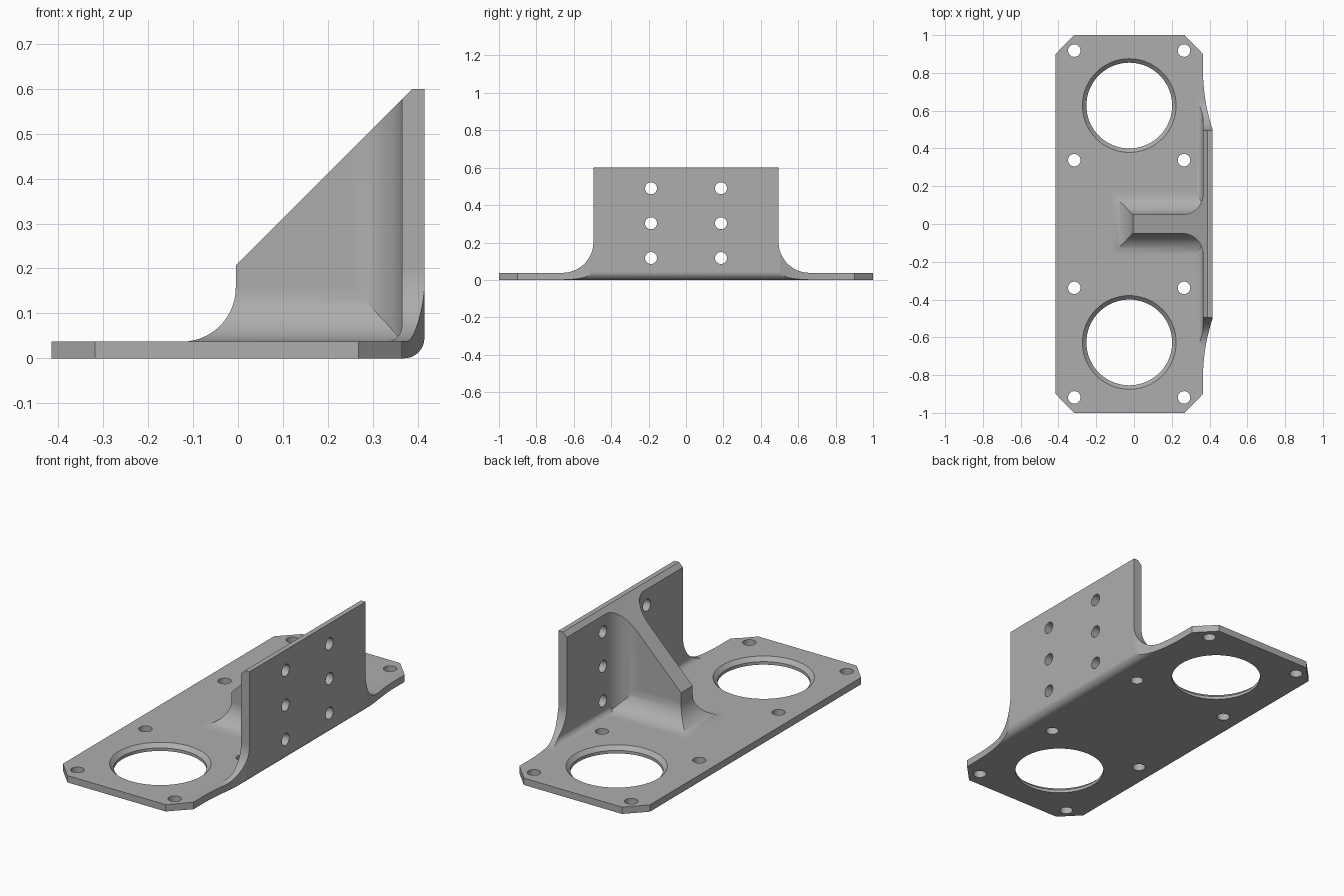
import bpy
import bmesh
from math import sin, cos, pi, sqrt, radians

if "Cube" in bpy.data.objects:
    bpy.data.objects.remove(bpy.data.objects["Cube"], do_unlink=True)

T = 0.037        # plate thickness
WALL = 0.365     # inner face of the upright flange
OUT = 0.415      # outer face of the upright flange


def arc(cx, cy, r, a0, a1, n=16):
    """Points on an arc, angles in degrees."""
    angles = [radians(a0 + (a1 - a0) * i / n) for i in range(n + 1)]
    return [(cx + r * cos(a), cy + r * sin(a)) for a in angles]


def loft(name, rings):
    """Closed solid through rings of equal point count."""
    bm = bmesh.new()
    loops = [[bm.verts.new(p) for p in ring] for ring in rings]
    n = len(loops[0])
    for low, high in zip(loops, loops[1:]):
        for i in range(n):
            j = (i + 1) % n
            bm.faces.new((low[i], low[j], high[j], high[i]))
    bm.faces.new(loops[0][::-1])
    bm.faces.new(loops[-1])
    bmesh.ops.recalc_face_normals(bm, faces=bm.faces)
    mesh = bpy.data.meshes.new(name)
    bm.to_mesh(mesh)
    bm.free()
    obj = bpy.data.objects.new(name, mesh)
    bpy.context.collection.objects.link(obj)
    return obj


def prism(name, pts, axis, a, b):
    """Extrude a 2D outline along an axis from a to b."""
    place = {"x": lambda p, t: (t, p[0], p[1]),
             "y": lambda p, t: (p[0], t, p[1]),
             "z": lambda p, t: (p[0], p[1], t)}[axis]
    return loft(name, [[place(p, t) for p in pts] for t in (a, b)])


def combine(target, tool, operation):
    mod = target.modifiers.new("boolean", "BOOLEAN")
    mod.operation = operation
    mod.solver = "EXACT"
    mod.object = tool
    bpy.context.view_layer.objects.active = target
    bpy.ops.object.modifier_apply(modifier=mod.name)
    bpy.data.objects.remove(tool, do_unlink=True)


def mirrored(half):
    """Close an outline by mirroring its second half in the y axis of a plan."""
    return half + [(x, -y) for x, y in reversed(half)]


# Bent sheet: plate and upright flange as one L profile
profile = [(-0.5, 0)] + arc(OUT - 0.045, 0.045, 0.045, -90, 0) + [(OUT, 0.6), (WALL, 0.6)]
profile += arc(WALL - 0.035, T + 0.035, 0.035, 0, -90) + [(-0.5, T)]
bracket = prism("mounting_bracket", profile, "y", -1.1, 1.1)

# Plan outline: clipped corners and flared bend edge
R = 1.03
flare = [(WALL + R - sqrt(R * R - (0.42 * i / 16) ** 2), 0.82 - 0.42 * i / 16)
         for i in range(17)]
plan = mirrored([(-OUT, 0.9), (-0.318, 1), (0.268, 1), (WALL, 0.9)] + flare)
combine(bracket, prism("plan_outline", plan, "z", -0.2, 0.9), "INTERSECT")

# Side outline: flange ends sweep down into the plate
sweep = arc(0.66, T + 0.166, 0.165, 180, 270)
side = [(0.495, 0.8)] + sweep + [(1.2, T + 0.001), (1.2, -0.1)]
side += [(-y, z) for y, z in reversed(side)]
combine(bracket, prism("side_outline", side, "x", -0.6, 0.6), "INTERSECT")

# Gusset with a concave skirt around its foot
FOOT = 0.12
rings = []
for z, d in [(0.015, FOOT)] + [(T + FOOT - FOOT * cos(a), FOOT - FOOT * sin(a))
                               for a in [pi / 2 * i / 14 for i in range(15)]] + [(0.65, 0)]:
    x, y = -0.005 - d, 0.05 + d
    rings.append([(x, -y, z), (0.39, -y, z), (0.39, y, z), (x, y, z)])
combine(bracket, loft("gusset", rings), "UNION")

# Vertical fillets between gusset and flange
corner = [(0.2, 0.045), (0.255, 0.05)] + arc(WALL - 0.11, 0.16, 0.11, -88, 0) + [(0.385, 0.16)]
combine(bracket, prism("gusset_fillet", mirrored(corner), "z", 0.02, 0.64), "UNION")

# Sloped cut along the gusset top and flange edge
slope = [(-0.05, 0.162), (0.45, 0.662), (0.45, 0.8), (-0.05, 0.8)]
combine(bracket, prism("slope_cutter", slope, "y", -0.7, 0.7), "DIFFERENCE")
combine(bracket, prism("top_cutter", [(-1, 0.6), (1, 0.6), (1, 0.9), (-1, 0.9)],
                       "y", -0.7, 0.7), "DIFFERENCE")

# Large chamfered openings
for sign in (-1, 1):
    levels = [(-0.1, 0.227), (0.016, 0.227), (T, 0.248), (0.06, 0.271)]
    opening = [[(x, y, z) for x, y in arc(-0.025, 0.627 * sign, r, 0, 360, 72)[:-1]]
               for z, r in levels]
    combine(bracket, loft("opening_cutter", opening), "DIFFERENCE")

# Screw holes in the plate and the flange
for sign in (-1, 1):
    for x in (-0.316, 0.265):
        for y in (0.338, 0.918):
            hole = arc(x, y * sign, 0.033, 0, 360, 28)[:-1]
            combine(bracket, prism("plate_hole", hole, "z", -0.1, 0.1), "DIFFERENCE")
    for z in (0.117, 0.303, 0.49):
        hole = arc(0.187 * sign, z, 0.032, 0, 360, 28)[:-1]
        combine(bracket, prism("flange_hole", hole, "x", 0.3, 0.5), "DIFFERENCE")

# Material and shading
grey = bpy.data.materials.new("plain_grey")
grey.use_nodes = True
colour = (0.42, 0.42, 0.42, 1)
grey.diffuse_color = colour
grey.node_tree.nodes["Principled BSDF"].inputs["Base Color"].default_value = colour
bracket.data.materials.clear()
bracket.data.materials.append(grey)
for face in bracket.data.polygons:
    face.material_index = 0

bpy.ops.object.select_all(action="DESELECT")
bracket.select_set(True)
bpy.context.view_layer.objects.active = bracket
bpy.ops.object.shade_smooth_by_angle(angle=radians(25))
weighted = bracket.modifiers.new("weighted_normals", "WEIGHTED_NORMAL")
weighted.keep_sharp = True
